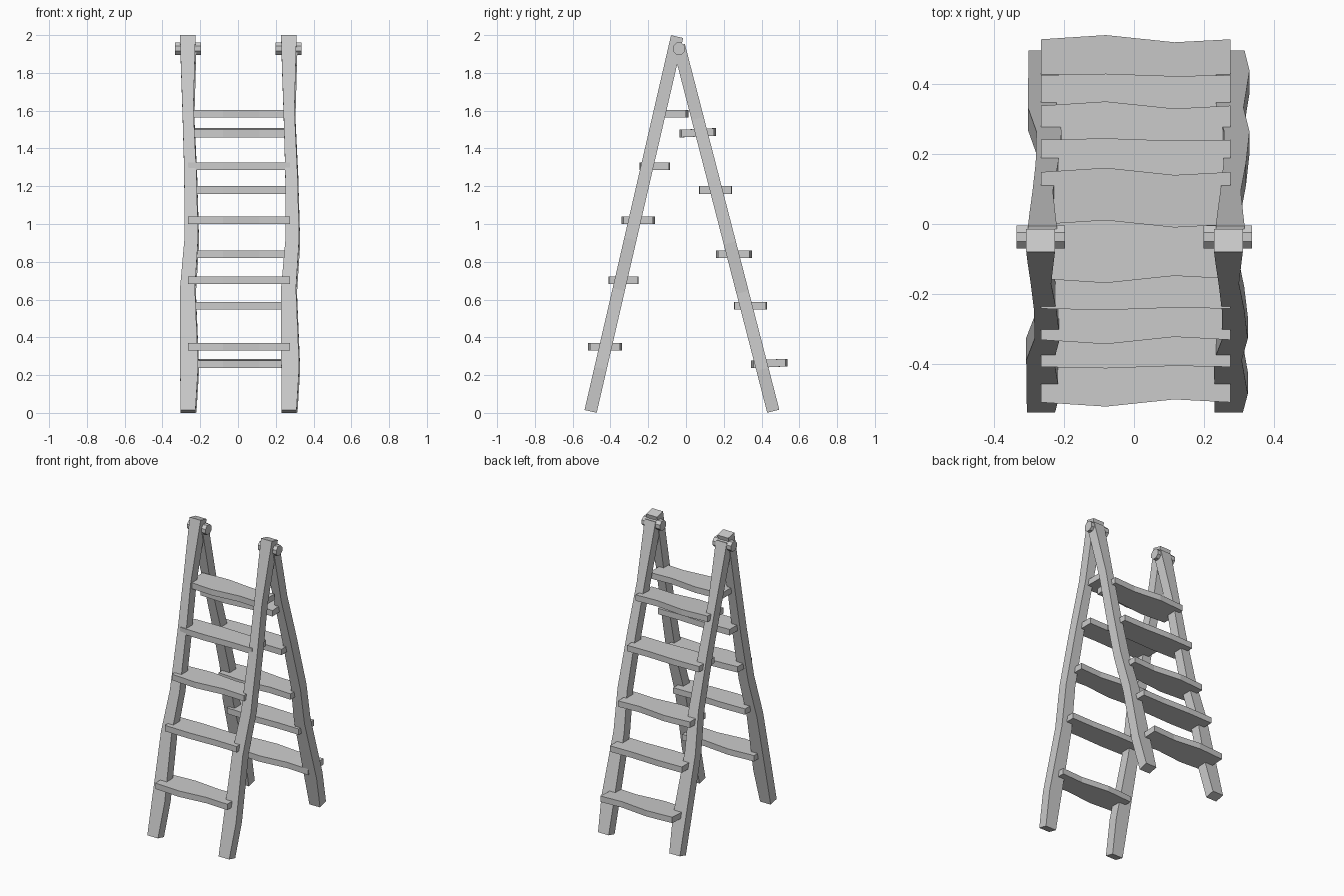
import bpy, bmesh
from mathutils import Vector, Matrix

cube = bpy.data.objects.get("Cube")
if cube:
    bpy.data.objects.remove(cube)

wood = bpy.data.materials.new("grey_wood")
wood.use_nodes = True
GREY = (0.6, 0.6, 0.6, 1)
wood.diffuse_color = GREY
wood.node_tree.nodes["Principled BSDF"].inputs["Base Color"].default_value = GREY


def finish(name, bm):
    bmesh.ops.recalc_face_normals(bm, faces=bm.faces)
    mesh = bpy.data.meshes.new(name)
    bm.to_mesh(mesh)
    bm.free()
    mesh.materials.append(wood)
    obj = bpy.data.objects.new(name, mesh)
    bpy.context.collection.objects.link(obj)
    return obj


def loft(name, rings):
    """Closed bar through a row of four-cornered sections."""
    bm = bmesh.new()
    rows = [[bm.verts.new(p) for p in ring] for ring in rings]
    for a, b in zip(rows, rows[1:]):
        for i in range(4):
            j = (i + 1) % 4
            bm.faces.new((a[i], a[j], b[j], b[i]))
    bm.faces.new(rows[0])
    bm.faces.new(rows[-1])
    return finish(name, bm)


# Leg outline: fraction of length, inner and outer edge for the +x side
LEG = [(0, .23, .31), (.115, .229, .324), (.325, .228, .307), (.46, .252, .324),
       (.64, .25, .314), (.8, .241, .299), (.93, .232, .306), (1, .228, .31)]


def leg(name, foot, head, shift):
    foot, head = Vector((0, *foot)), Vector((0, *head))
    axis = (head - foot).normalized()
    side = Vector((0, axis.z, -axis.y)) * .033
    rings = []
    for t, x0, x1 in LEG:
        c = foot.lerp(head, t)
        rings.append([c + side * s + Vector((x + shift, 0, 0))
                      for x, s in ((x0, -1), (x1, -1), (x1, 1), (x0, 1))])
    loft(name, rings)


for side, shift in (("left", 0), ("right", -.535)):
    leg("front_leg_" + side, (-.505, .008), (-.047, 1.992), shift)
    leg("back_leg_" + side, (.462, .009), (-.038, 1.945), shift + .005)

# Treads: one end of the plank bulges, the other pinches
WAVE = [(-.265, 0), (-.08, 1), (.115, -.7), (.275, 0)]


def tread(name, y0, y1, z, wave, tilt=0):
    rings = []
    for x, w in WAVE:
        a, b = y0 - w * wave, y1 + w * wave
        rings.append([(x, a, z - .02 - tilt), (x, b, z - .02 + tilt),
                      (x, b, z + .02 + tilt), (x, a, z + .02 - tilt)])
    loft(name, rings)


FRONT = [(-.508, -.35, .35), (-.407, -.255, .703), (-.33, -.175, 1.02),
         (-.241, -.09, 1.305), (-.156, 0, 1.583)]
BACK = [(.357, .526, .262), (.258, .424, .568), (.17, .337, .84),
        (.072, .24, 1.18), (-.023, .148, 1.483)]
for i, (y0, y1, z) in enumerate(FRONT):
    tread(f"front_tread_{i + 1}", y0, y1, z, .004 if i % 2 else .012)
for i, (y0, y1, z) in enumerate(BACK):
    tread(f"back_tread_{i + 1}", y0, y1, z, .004 if i % 2 else .012,
          .004 if i in (0, 4) else 0)

# Hinge pins through the tops of the legs
for side, x in (("left", .267), ("right", -.265)):
    bm = bmesh.new()
    bmesh.ops.create_cone(bm, cap_ends=True, segments=8, radius1=.035, radius2=.035, depth=.138)
    bm.transform(Matrix.Translation((x, -.037, 1.928)) @ Matrix.Rotation(1.5708, 4, 'Y')
                 @ Matrix.Rotation(.3927, 4, 'Z'))
    finish("hinge_pin_" + side, bm)
